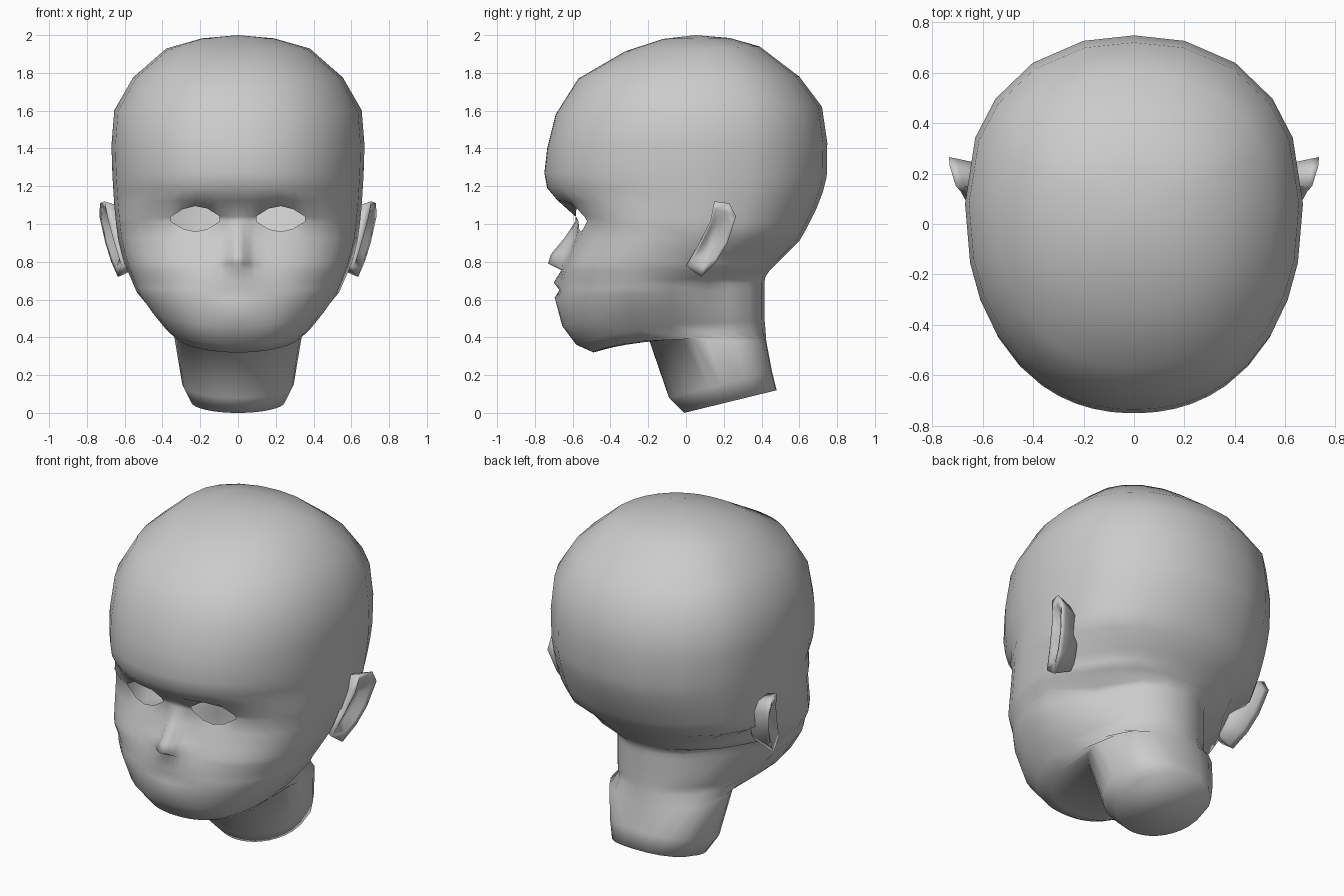
import bpy, bmesh
from math import exp
from mathutils import Vector

cube = bpy.data.objects.get("Cube")
if cube:
    bpy.data.objects.remove(cube)

skin = bpy.data.materials.new("grey_skin")
skin.use_nodes = True
grey = (0.6, 0.6, 0.6, 1)
skin.diffuse_color = grey
skin.node_tree.nodes["Principled BSDF"].inputs["Base Color"].default_value = grey


def finish(bm, name):
    """Turn a half mesh into a mirrored, smooth object."""
    bmesh.ops.recalc_face_normals(bm, faces=bm.faces)
    mesh = bpy.data.meshes.new(name)
    bm.to_mesh(mesh)
    bm.free()
    mesh.materials.append(skin)
    mesh.shade_smooth()
    obj = bpy.data.objects.new(name, mesh)
    bpy.context.collection.objects.link(obj)
    obj.modifiers.new("mirror", "MIRROR")


# Skull, face, jaw and neck rings: front z, back z, front y, back y, half width
skull = [
    (1.98, 1.985, -.12, .23, .19), (1.915, 1.94, -.32, .39, .38),
    (1.77, 1.78, -.57, .60, .555), (1.58, 1.62, -.69, .72, .655),
    (1.4, 1.43, -.735, .748, .67), (1.27, 1.25, -.75, .745, .665),
    (1.19, 1.17, -.735, .725, .66), (1.125, 1.08, -.68, .69, .655),
]
face = [
    (1.04, 1.01, -.585, .655, .648), (1.01, .98, -.57, .64, .645),
    (.93, .91, -.585, .6, .635), (.84, .84, -.62, .53, .615),
    (.79, .79, -.64, .48, .6), (.755, .75, -.65, .44, .585),
]
jaw = [
    (.69, .72, -.665, .42, .565), (.65, .69, -.67, .415, .55),
    (.61, .66, -.675, .415, .535), (.46, .58, -.655, .415, .47),
    (.36, .5, -.58, .415, .39), (.32, .45, -.49, .42, .335),
]
neck = [
    (.4, .38, -.2, .425, .335), (.08, .22, -.09, .455, .295),
    (0, .12, -.01, .48, .25),
]
rings = skull + face + jaw + neck
UPPER_LID = len(skull)
LOWER_LID = UPPER_LID + 1
JAW = len(skull + face)
NECK = JAW + len(jaw)
# Forward bulge of nose and lips: ring offset from the lower lid -> depth, width
bulge = {0: (.015, .05), 1: (.055, .05), 2: (.095, .055), 3: (.09, .075),
         4: (.01, .07), 5: (.035, .13), 6: (.0, .13), 7: (.02, .13)}
# Columns as fractions of the half width, front to side, then side to back
front_cols = [0, .05, .1, .15, .25, .35, .45, .55, .68, .81, .91, .97, 1]
back_cols = [.94, .82, .6, .3, 0]
EYE_COLS = range(3, 7)


def ring_points(i):
    zf, zb, yf, yb, hw = rings[i]
    # Where the ring is widest, how square its front is, how narrow its nape is
    if i < NECK:
        widest = .08 - .16 * min(1, max(0, (i - LOWER_LID) / 6))
        square = 2.2 if i < UPPER_LID else 2.8 if i < JAW else 2.5
    else:
        widest, square = (yf + yb) / 2, 2
    nape = hw if i < JAW - 3 else .5 if i < JAW else .36
    for k, u in enumerate(front_cols + back_cols):
        front = k < len(front_cols)
        end = yf if front else yb
        power = square if front else 2.2 if i < NECK else 2.6
        reach = (1 - u ** power) ** (1 / power)
        y = widest + (end - widest) * reach
        z = zf + (zb - zf) * (y - yf) / (yb - yf)
        x = u * hw
        if front:
            depth, width = bulge.get(i - LOWER_LID, (0, 1))
            y -= depth * exp(-(x / width) ** 2)
            # Lids part around the open eye
            lift = max(0, 1 - ((x - .224) / .128) ** 2)
            if i == UPPER_LID:
                z += .055 * lift
            elif i == LOWER_LID:
                z += .005 - .055 * lift
        else:
            x -= u * max(0, hw - nape) * min(1, 2.2 * reach)
        # The jaw line climbs from the chin to the sides
        if JAW + 3 <= i < NECK:
            z += .035 * u * u * (1 - reach if not front else 1)
        yield Vector((x, y, z))


# Head and neck in one skin
bm = bmesh.new()
grid = [[bm.verts.new(p) for p in ring_points(i)] for i in range(len(rings))]
crown = bm.verts.new((0, .05, 2))
for a, b in zip(grid[0], grid[0][1:]):
    bm.faces.new((crown, a, b))
for i, (upper, lower) in enumerate(zip(grid, grid[1:])):
    for k in range(len(upper) - 1):
        if not (i == UPPER_LID and k in EYE_COLS):
            bm.faces.new((upper[k], lower[k], lower[k + 1], upper[k + 1]))
bm.faces.new(grid[-1])
finish(bm, "head_and_neck")

# Ears: a leaning rim, a hollow inside it and a root sunk into the head
rim = [Vector((.66 + .32 * (y - .05) + .12 * (z - 1), y, z)) for y, z in
       [(0, .78), (.08, .72), (.16, .8), (.22, .9), (.265, 1.04), (.23, 1.11),
        (.15, 1.12), (.13, 1.02), (.06, .88)]]
centre = sum(rim, Vector()) / len(rim)


def shrunk(scale, shift):
    return [centre + (p - centre) * scale + Vector((shift, 0, 0)) for p in rim]


bm = bmesh.new()
loops = [[bm.verts.new(p) for p in pts] for pts in
         (shrunk(.75, -.13), shrunk(.95, -.03), rim, shrunk(.75, -.005), shrunk(.45, -.04))]
for a, b in zip(loops, loops[1:]):
    for k in range(len(a)):
        n = (k + 1) % len(a)
        bm.faces.new((a[k], a[n], b[n], b[k]))
bm.faces.new(loops[-1])
bm.faces.new(loops[0])
finish(bm, "ears")
